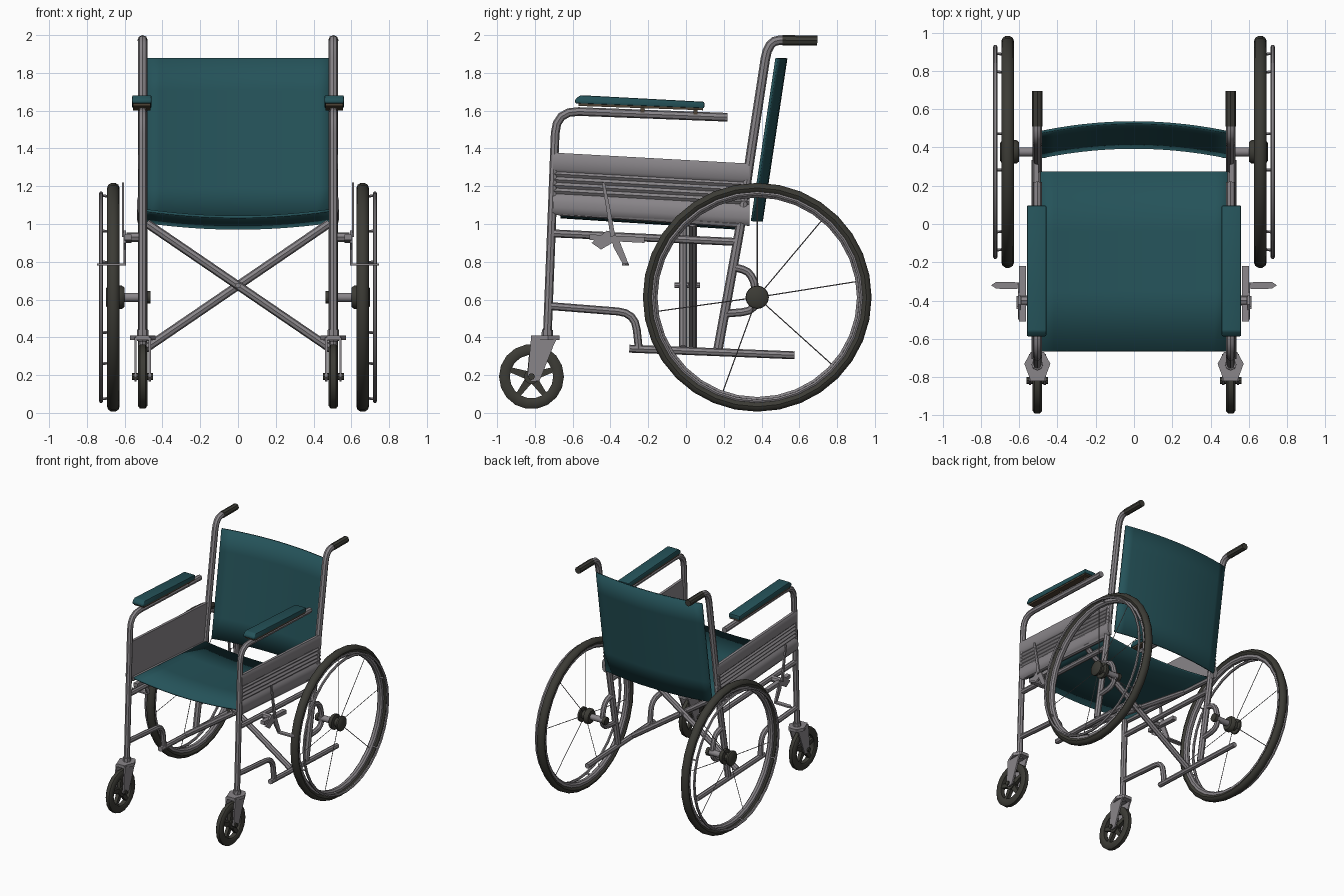
import bpy, bmesh, math
from mathutils import Vector

if "Cube" in bpy.data.objects:
    bpy.data.objects.remove(bpy.data.objects["Cube"])

def mat(name, col):
    m = bpy.data.materials.new(name)
    m.diffuse_color = (*col, 1)
    m.use_nodes = True
    m.node_tree.nodes["Principled BSDF"].inputs["Base Color"].default_value = m.diffuse_color
    return m

GREY = mat("grey_metal", (0.25, 0.235, 0.25))
TEAL = mat("teal_vinyl", (0.018, 0.085, 0.1))
RUBBER = mat("dark_rubber", (0.045, 0.044, 0.036))
BASE = mat("brown_pad_base", (0.075, 0.055, 0.035))
X = 0.505                       # side frame plane
WY, WZ = 0.377, 0.612           # main wheel centre
CY, CZ = -0.818, 0.192          # caster centre

def finish(name, me, material, mirror=True, angle=40):
    me.materials.clear()
    me.materials.append(material)
    for p in me.polygons:
        p.use_smooth = True
        p.material_index = 0
    me.set_sharp_from_angle(angle=math.radians(angle))
    ob = bpy.data.objects.new(name, me)
    bpy.context.collection.objects.link(ob)
    if mirror:
        ob.modifiers.new("mirror", 'MIRROR').use_mirror_merge = False
    return ob

def from_bm(name, bm, material, mirror=True, angle=40):
    bmesh.ops.recalc_face_normals(bm, faces=bm.faces)
    me = bpy.data.meshes.new(name)
    bm.to_mesh(me)
    bm.free()
    return finish(name, me, material, mirror, angle)

def rounded(pts, rad):
    """Replace inner corners of a path by short arcs."""
    pts = [Vector(p) for p in pts]
    out = [pts[0]]
    for a, b, c in zip(pts, pts[1:], pts[2:]):
        p = b + (a - b).normalized() * min(rad, (a - b).length * 0.48)
        q = b + (c - b).normalized() * min(rad, (c - b).length * 0.48)
        out += [p * (1 - t) ** 2 + b * 2 * t * (1 - t) + q * t * t for t in (0, .25, .5, .75, 1)]
    return out + [pts[-1]]

def tube(name, pts, r, material=GREY, mirror=True, bend=0.08, res=2):
    cu = bpy.data.curves.new(name, 'CURVE')
    cu.dimensions = '3D'
    cu.bevel_depth, cu.bevel_resolution, cu.use_fill_caps = r, res, True
    path = rounded(pts, bend)
    sp = cu.splines.new('POLY')
    sp.points.add(len(path) - 1)
    for s, p in zip(sp.points, path):
        s.co = (*p, 1)
    tmp = bpy.data.objects.new("tmp", cu)
    bpy.context.collection.objects.link(tmp)
    bpy.context.view_layer.update()
    me = bpy.data.meshes.new_from_object(tmp.evaluated_get(bpy.context.evaluated_depsgraph_get()))
    bpy.data.objects.remove(tmp)
    return finish(name, me, material, mirror)

def side_tube(name, yz, r, **k):
    return tube(name, [(X, y, z) for y, z in yz], r, **k)

def lathe(name, prof, cy, cz, material, segs=32):
    """Spin a closed (x, radius) profile round an x-axis line."""
    bm = bmesh.new()
    rings = []
    for i in range(segs):
        a = 2 * math.pi * i / segs
        rings.append([bm.verts.new((x, cy + r * math.cos(a), cz + r * math.sin(a))) for x, r in prof])
    n = len(prof)
    for i in range(segs):
        A, B = rings[i], rings[(i + 1) % segs]
        for j in range(n):
            bm.faces.new((A[j], A[(j + 1) % n], B[(j + 1) % n], B[j]))
    bmesh.ops.remove_doubles(bm, verts=bm.verts, dist=1e-5)
    return from_bm(name, bm, material)

def ring(x, r, rx, rr, n=8):
    return [(x + rx * math.cos(2 * math.pi * k / n), r + rr * math.sin(2 * math.pi * k / n)) for k in range(n)]

def slab(name, pts, vec, material=GREY, bevel=0):
    """Extrude a flat polygon along a vector."""
    bm = bmesh.new()
    f = bm.faces.new([bm.verts.new(p) for p in pts])
    g = bmesh.ops.extrude_face_region(bm, geom=[f])
    bmesh.ops.translate(bm, vec=vec, verts=[v for v in g['geom'] if isinstance(v, bmesh.types.BMVert)])
    if bevel:
        bmesh.ops.bevel(bm, geom=bm.edges[:], offset=bevel, segments=2, affect='EDGES', profile=0.5)
    return from_bm(name, bm, material)

def side_slab(name, yz, x0, x1, material=GREY, bevel=0):
    return slab(name, [(x0, y, z) for y, z in yz], (x1 - x0, 0, 0), material, bevel)

def sheet(name, fn, nu, nv, thick):
    bm = bmesh.new()
    g = [[bm.verts.new(fn(2 * i / nu - 1, j / nv)) for j in range(nv + 1)] for i in range(nu + 1)]
    for i in range(nu):
        for j in range(nv):
            bm.faces.new((g[i][j], g[i + 1][j], g[i + 1][j + 1], g[i][j + 1]))
    ob = from_bm(name, bm, TEAL, False)
    m = ob.modifiers.new("thickness", 'SOLIDIFY')
    m.thickness, m.offset = thick, 0
    return ob

# Seat and backrest slings
sheet("seat", lambda u, v: (0.49 * u, -0.665 + 0.94 * v, 1.037 + 0.035 * u * u - 0.06 * v), 14, 3, 0.014)
sheet("backrest", lambda u, v: (0.485 * u, 0.35 + 0.13 * v + 0.05 * (1 - u * u),
                                1.015 + 0.863 * v), 14, 5, 0.014)

# Side frame tubes
side_tube("front_post_and_arm", [(-0.735, 0.39), (-0.688, 1.6), (0.22, 1.565)], 0.023, bend=0.12)
side_tube("back_post", [(0.17, 0.34), (0.29, 1.0), (0.335, 1.32), (0.435, 1.973), (0.56, 1.973)], 0.025, bend=0.1)
side_tube("push_handle_grip", [(0.51, 1.973), (0.695, 1.971)], 0.027, material=RUBBER)
side_tube("middle_rail", [(-0.7, 0.95), (0.27, 0.905)], 0.021)
side_tube("seat_rail", [(-0.67, 1.065), (0.29, 1.0)], 0.021)
side_tube("bottom_rail", [(-0.3, 0.34), (0.575, 0.305)], 0.021)
side_tube("front_lower_rail", [(-0.715, 0.565), (-0.27, 0.53), (-0.25, 0.34)], 0.021, bend=0.09)
side_tube("axle_bracket", [(0.24, 0.775), (0.355, 0.745), (0.385, 0.54), (0.2, 0.525)], 0.021, bend=0.09)

# Ribbed side panel
rib = [(0, .5), (0, .522), (.015, .53), (.085, .53), (.1, .518)]
for k in range(4):
    rib += [(.112 + .03 * k, .528), (.127 + .03 * k, .516)]
rib += [(.235, .53), (.26, .536), (.29, .536), (.315, .53), (.33, .515), (.33, .5)]
slab("side_panel", [(x, -0.705, 1.378 - t) for t, x in rib], (0, 1.04, -0.058))

# Arm pads
side_slab("arm_pad", [(-.587, 1.638), (-.587, 1.66), (-.56, 1.682), (.097, 1.647), (.097, 1.612)],
          .458, .56, TEAL, 0.008)
side_slab("arm_pad_base", [(-.57, 1.64), (.09, 1.614), (.09, 1.602), (-.57, 1.625)], .463, .555, BASE)
for y in (-0.23, 0.05):
    side_slab("arm_pad_clip", [(y - .01, 1.575), (y + .01, 1.575), (y + .01, 1.625), (y - .01, 1.625)], .485, .525, BASE)

# Folding cross brace
tube("cross_brace_front", [(-0.485, -0.015, 1.005), (0.49, -0.015, 0.34)], 0.023, mirror=False)
tube("cross_brace_rear", [(0.485, 0.035, 1.005), (-0.49, 0.035, 0.34)], 0.023, mirror=False)
tube("cross_brace_pivot", [(0, -0.06, 0.675), (0, 0.075, 0.675)], 0.014, mirror=False)

# Main wheels
lathe("tyre", ring(0.66, 0.579, 0.033, 0.028, 10), WY, WZ, RUBBER)
lathe("rim", [(.638, .56), (.638, .54), (.65, .528), (.67, .528), (.682, .54), (.682, .56)], WY, WZ, GREY)
lathe("push_rim", ring(0.725, 0.55, 0.011, 0.011, 6), WY, WZ, GREY)
lathe("axle", [(.47, 0), (.47, .024), (.66, .024), (.66, 0)], WY, WZ, GREY, 12)
lathe("axle_end", [(.462, 0), (.462, .032), (.488, .032), (.488, 0)], WY, WZ, RUBBER, 12)
lathe("hub", [(.6, 0), (.6, .05), (.615, .062), (.635, .062), (.64, .035), (.672, .035), (.676, .06),
              (.69, .06), (.7, .045), (.7, 0)], WY, WZ, RUBBER, 16)
for d in (9, 50, 90, 188, 250, 318):
    c, s = math.cos(math.radians(d)), math.sin(math.radians(d))
    tube("spoke", [(.66, WY + .05 * c, WZ + .05 * s), (.66, WY + .54 * c, WZ + .54 * s)], 0.003, res=0)
for k in range(6):
    a = math.radians(20 + 60 * k)
    c, s = math.cos(a), math.sin(a)
    tube("push_rim_peg", [(.67, WY + .54 * c, WZ + .54 * s), (.725, WY + .548 * c, WZ + .548 * s)], 0.007, res=0)

# Casters
lathe("caster_tyre", [(X - .014, .172), (X - .025, .158), (X - .025, .125), (X - .018, .115), (X + .018, .115),
                      (X + .025, .125), (X + .025, .158), (X + .014, .172)], CY, CZ, RUBBER, 18)
lathe("caster_hub", [(X - .022, 0), (X - .022, .04), (X + .022, .04), (X + .022, 0)], CY, CZ, RUBBER, 10)
lathe("caster_axle", [(X - .056, 0), (X - .056, .018), (X + .056, .018), (X + .056, 0)], CY, CZ, RUBBER, 8)
for k in range(5):
    a = math.radians(90 + 72 * k)
    e, n = Vector((math.cos(a), math.sin(a))), Vector((-math.sin(a), math.cos(a)))
    o = Vector((CY, CZ))
    side_slab("caster_spoke", [o + e * .02 + n * .022, o + e * .122 + n * .013,
                               o + e * .122 - n * .013, o + e * .02 - n * .022], X - .014, X + .014, RUBBER)
for dx in (-.044, .032):
    side_slab("caster_fork_cheek", [(-.82, .4), (-.68, .4), (-.7, .36), (-.775, .17), (-.815, .165), (-.84, .19)],
              X + dx, X + dx + .012)
slab("caster_fork_crown", [(.437, -.73, .385), (.47, -.67, .385), (.54, -.67, .385), (.573, -.73, .385),
                           (.54, -.82, .385), (.47, -.82, .385)], (0, 0, .025))
tube("caster_stem", [(X, -.736, .38), (X, -.733, .44)], 0.03)

# Brakes
side_slab("brake_plate", [(-.51, .945), (-.51, .915), (-.22, .9), (-.22, .93)], .565, .6)
tube("brake_clamp", [(.51, -.4, .93), (.59, -.4, .93)], 0.026)
side_slab("brake_link", [(-.5, .9), (-.42, .965), (-.37, .95), (-.39, .9), (-.45, .865)], .592, .606)
side_slab("brake_lever", [(-.445, 1.22), (-.43, 1.22), (-.405, 1.1), (-.375, .94), (-.4, .93), (-.425, 1.1)], .603, .615)
side_slab("brake_arm", [(-.4, .95), (-.36, .93), (-.305, .79), (-.33, .78), (-.385, .88)], .592, .606)
slab("brake_shoe", [(.595, -.335, .78), (.62, -.34, .78), (.72, -.338, .78), (.747, -.32, .78),
                    (.72, -.302, .78), (.595, -.305, .78)], (0, 0, .012))
